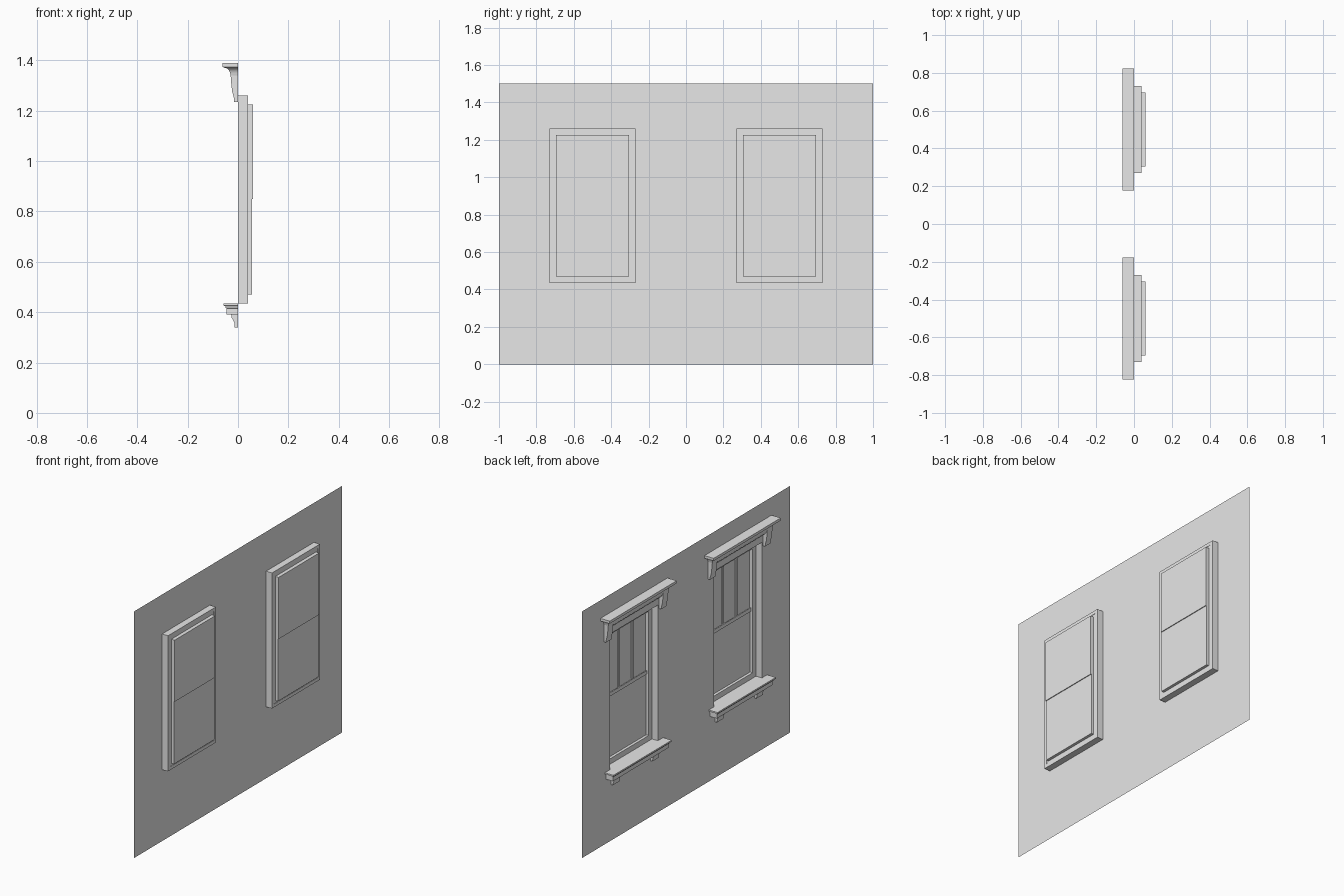
import bpy, bmesh, math

cube = bpy.data.objects.get("Cube")
if cube:
    bpy.data.objects.remove(cube, do_unlink=True)

grey = bpy.data.materials.new("plain_grey")
grey.use_nodes = True
colour = (0.8, 0.8, 0.8, 1)
grey.diffuse_color = colour
for node in grey.node_tree.nodes:
    if node.type == 'BSDF_PRINCIPLED':
        node.inputs["Base Color"].default_value = colour

HALF_W, SILL_Z, HEAD_Z = 0.23, 0.435, 1.26   # window opening
CENTRES = {"left": -0.5, "right": 0.5}


def finish(name, bm):
    bmesh.ops.remove_doubles(bm, verts=bm.verts, dist=1e-5)
    mesh = bpy.data.meshes.new(name)
    bm.to_mesh(mesh)
    bm.free()
    mesh.materials.append(grey)
    obj = bpy.data.objects.new(name, mesh)
    bpy.context.collection.objects.link(obj)
    return obj


def bridge(bm, a, b):
    for i in range(len(a)):
        j = (i + 1) % len(a)
        bm.faces.new((a[i], a[j], b[j], b[i]))


def nested_shell(name, yc, half_w, z0, z1, steps, cap):
    """Rectangular loops, each given by inset and depth, joined in order."""
    bm = bmesh.new()
    loops = []
    for inset, x in steps:
        w = half_w - inset
        corners = ((-w, z0 + inset), (w, z0 + inset), (w, z1 - inset), (-w, z1 - inset))
        loops.append([bm.verts.new((x, yc + y, z)) for y, z in corners])
    for a, b in zip(loops, loops[1:]):
        bridge(bm, a, b)
    if cap:
        bm.faces.new(loops[-1])
    bmesh.ops.recalc_face_normals(bm, faces=bm.faces)
    return finish(name, bm)


def mitred_moulding(name, yc, half_w, profile):
    """Profile of (projection, z) run along the front and returned at both ends."""
    bm = bmesh.new()
    loops = []
    for p, z in profile:
        w = half_w + p
        pts = ((0, -w), (-p, -w), (-p, w), (0, w))
        loops.append([bm.verts.new((x, yc + y, z)) for x, y in pts])
    for a, b in zip(loops, loops[1:]):
        bridge(bm, a, b)
    bm.faces.new(loops[0])
    bm.faces.new(loops[-1])
    bmesh.ops.recalc_face_normals(bm, faces=bm.faces)
    return finish(name, bm)


def bracket(name, y0, y1, profile):
    """Side profile of (projection, z) extruded across the width."""
    bm = bmesh.new()
    ends = [[bm.verts.new((-p, y, z)) for p, z in profile] for y in (y0, y1)]
    bridge(bm, *ends)
    for end in ends:
        bm.faces.new(end)
    bmesh.ops.recalc_face_normals(bm, faces=bm.faces)
    return finish(name, bm)


def bar(name, x0, x1, y0, y1, z0, z1):
    return bracket(name, y0, y1, ((-x0, z0), (-x1, z0), (-x1, z1), (-x0, z1)))


# Wall sheet with two openings
bm = bmesh.new()
ys = [-1, -0.73, -0.27, 0.27, 0.73, 1]
zs = [0, SILL_Z, HEAD_Z, 1.5]
for i in range(5):
    for j in range(3):
        if j == 1 and i in (1, 3):
            continue
        quad = ((ys[i], zs[j]), (ys[i + 1], zs[j]), (ys[i + 1], zs[j + 1]), (ys[i], zs[j + 1]))
        bm.faces.new([bm.verts.new((0, y, z)) for y, z in quad])
finish("wall", bm)

# Moulding outlines
crown = [(0.012, 1.31), (0.022, 1.322)]
for k in range(7):                               # hollow curve below the top slab
    a = math.pi / 2 * k / 6
    crown.append((0.052 - 0.022 * math.cos(a), 1.34 + 0.03 * math.sin(a)))
crown += [(0.062, 1.374), (0.062, 1.39)]
sill = [(0.045, 0.39), (0.045, 0.415), (0.05, 0.417), (0.05, 0.424), (0.058, 0.426), (0.058, 0.435)]
head_bracket = [(0, 1.235), (0.015, 1.235), (0.016, 1.25), (0.023, 1.275),
                (0.027, 1.31), (0.03, 1.35), (0, 1.35)]
sill_bracket = [(0, 0.34), (0.013, 0.34), (0.015, 0.36), (0.025, 0.378), (0.027, 0.39), (0, 0.39)]

for side, yc in CENTRES.items():
    # Frame reveal and sashes
    nested_shell(f"{side}_frame", yc, HALF_W, SILL_Z, HEAD_Z,
                 ((0, 0), (0, 0.04), (0.02, 0.04), (0.02, 0.038), (0.035, 0.038), (0.035, 0.055)), False)
    w, low, mid, top = HALF_W - 0.035, SILL_Z + 0.035, 0.85, HEAD_Z - 0.035
    nested_shell(f"{side}_lower_sash", yc, w, low, mid, ((0, 0.055),), True)
    nested_shell(f"{side}_upper_sash", yc, w, mid, top, ((0, 0.055), (0, 0.06)), True)
    bar(f"{side}_meeting_rail", 0.05, 0.0548, yc - w, yc + w, mid - 0.01, mid + 0.012)
    for n, s in enumerate((-1, 1)):
        y = yc + s * w / 3
        bar(f"{side}_glazing_bar_{n}", 0.054, 0.0595, y - 0.007, y + 0.007, mid + 0.012, top)

    # Head cornice, sill and their brackets
    cornice = mitred_moulding(f"{side}_cornice", yc, 0.26, crown)
    mitred_moulding(f"{side}_sill", yc, 0.222, sill)
    for n, s in enumerate((-1, 1)):
        y = yc + s * 0.265
        bracket(f"{side}_head_bracket_{n}", y - 0.025, y + 0.025, head_bracket)
        y = yc + s * 0.19
        bracket(f"{side}_sill_bracket_{n}", y - 0.03, y + 0.03, sill_bracket)

    # Smooth the curved crown, keep its corners sharp
    bpy.ops.object.select_all(action='DESELECT')
    cornice.select_set(True)
    bpy.context.view_layer.objects.active = cornice
    bpy.ops.object.shade_smooth_by_angle(angle=math.radians(30))
